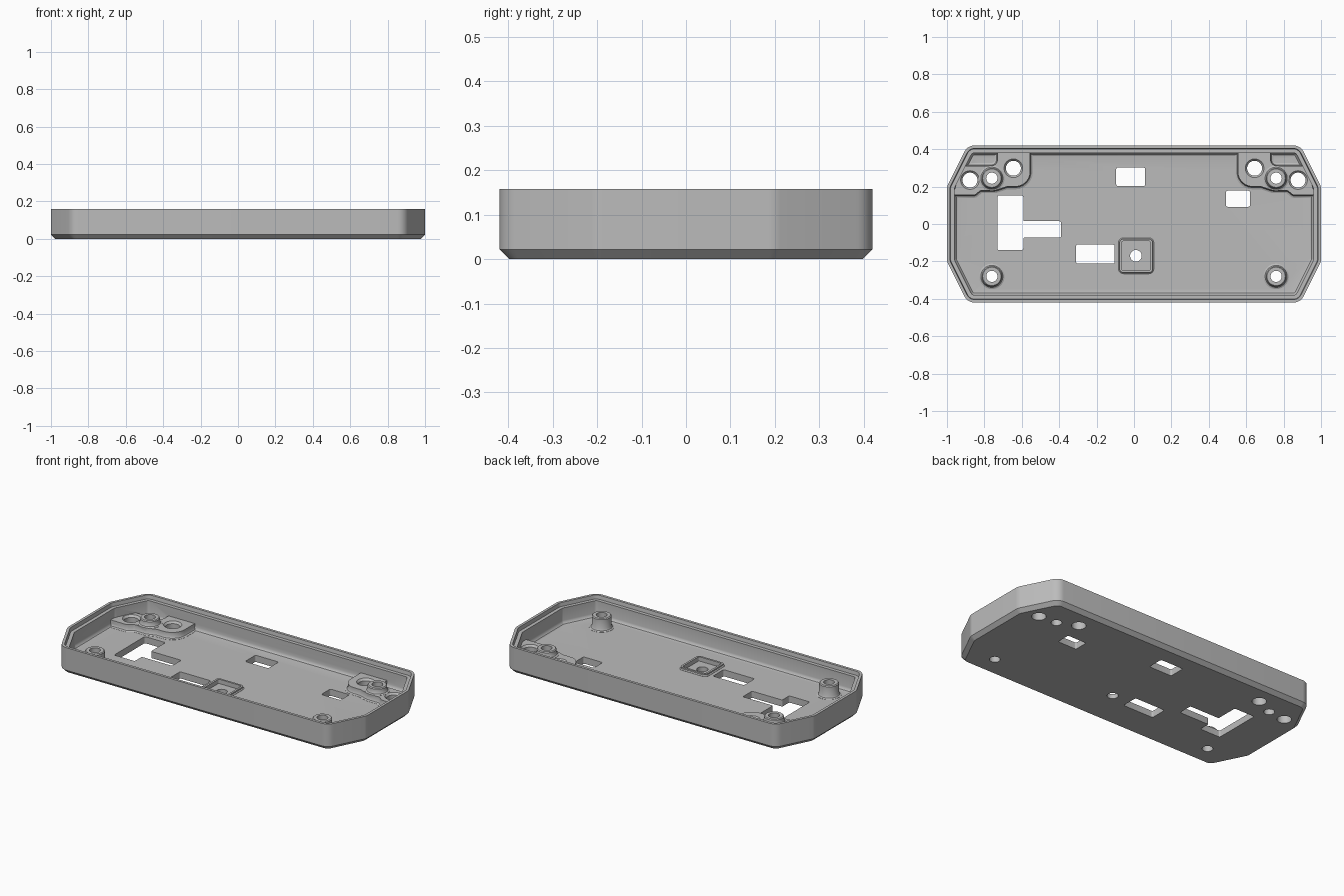
import bpy, bmesh, math
from mathutils import Vector, Matrix

cube = bpy.data.objects.get("Cube")
if cube:
    bpy.data.objects.remove(cube, do_unlink=True)

grey = bpy.data.materials.new("mid_grey")
grey.use_nodes = True
grey.diffuse_color = (0.5, 0.5, 0.5, 1)
grey.node_tree.nodes["Principled BSDF"].inputs["Base Color"].default_value = (0.5, 0.5, 0.5, 1)


def outline(points, inset=0.0, steps=6):
    """Offset a counter-clockwise polygon of (x, y, radius) inwards and round its corners."""
    loop, count = [], len(points)
    for i, (x, y, radius) in enumerate(points):
        p = Vector((x, y))
        d1 = (p - Vector(points[i - 1][:2])).normalized()
        d2 = (Vector(points[(i + 1) % count][:2]) - p).normalized()
        n1, n2 = Vector((-d1.y, d1.x)), Vector((-d2.y, d2.x))
        p = p + (n1 + n2) * inset / (1 + n1.dot(n2))
        if radius == 0:
            loop.append(p)
            continue
        cross = d1.x * d2.y - d1.y * d2.x
        side = 1 if cross > 0 else -1
        turn = math.atan2(abs(cross), d1.dot(d2))
        r = max(radius - side * inset, 0.004)
        center = p - d1 * r * math.tan(turn / 2) + n1 * side * r
        for k in range(steps + 1):
            spoke = Matrix.Rotation(side * turn * k / steps, 2) @ (-n1 * side * r)
            loop.append(center + spoke)
    return loop


def loft(name, rings, flip=1):
    """Closed solid through a stack of (loop, z) rings."""
    bm = bmesh.new()
    layers = [[bm.verts.new((p.x * flip, p.y, z)) for p in loop] for loop, z in rings]
    for low, high in zip(layers, layers[1:]):
        for i in range(len(low)):
            j = (i + 1) % len(low)
            bm.faces.new((low[i], low[j], high[j], high[i]))
    bm.faces.new(layers[0][::-1])
    bm.faces.new(layers[-1])
    bmesh.ops.recalc_face_normals(bm, faces=bm.faces)
    mesh = bpy.data.meshes.new(name)
    bm.to_mesh(mesh)
    bm.free()
    mesh.materials.append(grey)
    obj = bpy.data.objects.new(name, mesh)
    bpy.context.collection.objects.link(obj)
    return obj


def lathe(name, x, y, profile, sides=40):
    ring = [Vector((math.cos(math.tau * i / sides), math.sin(math.tau * i / sides)))
            for i in range(sides)]
    return loft(name, [([Vector((x, y)) + v * r for v in ring], z) for r, z in profile])


def rectangle(x0, x1, y0, y1, r=0.01):
    return [(x0, y0, r), (x1, y0, r), (x1, y1, r), (x0, y1, r)]


def combine(tool, operation):
    """Join a part to the tray or cut it away."""
    mod = tray.modifiers.new(operation.lower(), "BOOLEAN")
    mod.operation, mod.solver, mod.object = operation, "EXACT", tool
    bpy.context.view_layer.objects.active = tray
    bpy.ops.object.modifier_apply(modifier=mod.name)
    bpy.data.objects.remove(tool, do_unlink=True)


FLOOR, PAD, BOSS = 0.04, 0.078, 0.115

# Tray shell: chamfered base, stepped rim, filleted floor
body = [(-0.89, -0.42, 0.06), (0.89, -0.42, 0.06), (1, -0.2, 0.06), (1, 0.2, 0.06),
        (0.89, 0.42, 0.06), (-0.89, 0.42, 0.06), (-1, 0.2, 0.06), (-1, -0.2, 0.06)]
section = [(0.022, 0), (0, 0.022), (0, 0.158), (0.016, 0.158), (0.019, 0.135),
           (0.04, 0.135), (0.04, 0.06), (0.043, 0.049), (0.05, 0.042), (0.06, FLOOR)]
tray = loft("tray", [(outline(body, inset), z) for inset, z in section])
bpy.context.view_layer.objects.active = tray
tray.select_set(True)

# Raised pads in the two back corners
pad = [(0.555, 0.4, 0), (0.555, 0.2, 0.08), (0.68, 0.2, 0.03), (0.74, 0.18, 0.03),
       (0.82, 0.18, 0.02), (0.85, 0.155, 0.02), (0.97, 0.155, 0), (0.915, 0.31, 0),
       (0.83, 0.31, 0.03), (0.73, 0.31, 0.035), (0.73, 0.4, 0)]
flare = [(-0.015, 0.03), (-0.015, FLOOR + 0.001), (-0.005, 0.045), (0, 0.055), (0, PAD)]
for flip in (-1, 1):
    combine(loft("corner_pad", [(outline(pad, i), z) for i, z in flare], flip), "UNION")

# Screw bosses with flared feet
for flip in (-1, 1):
    for y, base in ((0.245, PAD), (-0.28, FLOOR)):
        profile = [(0.068, base - 0.01), (0.068, base + 0.001), (0.059, base + 0.005),
                   (0.054, base + 0.014), (0.054, BOSS - 0.005), (0.049, BOSS)]
        combine(lathe("screw_boss", 0.76 * flip, y, profile), "UNION")

# Low square frame with a sunken middle
frame = rectangle(-0.077, 0.1, -0.26, -0.08, 0.02)
combine(loft("square_frame", [(outline(frame, i), z) for i, z in
        ((-0.006, 0.035), (-0.006, FLOOR + 0.001), (0, 0.046), (0, 0.054))]), "UNION")
combine(loft("frame_pocket", [(outline(frame, 0.012), 0.028), (outline(frame, 0.012), 0.1)]),
        "DIFFERENCE")

# Openings through the floor
tee = [(-0.73, -0.14, 0.01), (-0.592, -0.14, 0.01), (-0.592, -0.073, 0.006),
       (-0.39, -0.073, 0.01), (-0.39, 0.015, 0.01), (-0.592, 0.015, 0.006),
       (-0.592, 0.153, 0.01), (-0.73, 0.153, 0.01)]
for shape in (tee, rectangle(-0.095, 0.06, 0.203, 0.302), rectangle(0.492, 0.62, 0.092, 0.178),
              rectangle(-0.31, -0.103, -0.212, -0.11)):
    loop = outline(shape)
    combine(loft("opening", [(loop, -0.05), (loop, 0.1)]), "DIFFERENCE")

# Round holes
combine(lathe("frame_hole", 0.01, -0.17, [(0.031, -0.05), (0.031, 0.1)]), "DIFFERENCE")
for flip in (-1, 1):
    for y in (0.245, -0.28):
        combine(lathe("boss_hole", 0.76 * flip, y, [(0.03, -0.05), (0.03, 0.2)]), "DIFFERENCE")
    for x, y in ((0.645, 0.298), (0.877, 0.235)):
        profile = [(0.04, -0.05), (0.04, 0.066), (0.05, PAD), (0.05, 0.1)]
        combine(lathe("pad_hole", x * flip, y, profile), "DIFFERENCE")

bpy.ops.object.shade_smooth_by_angle(angle=math.radians(30))
